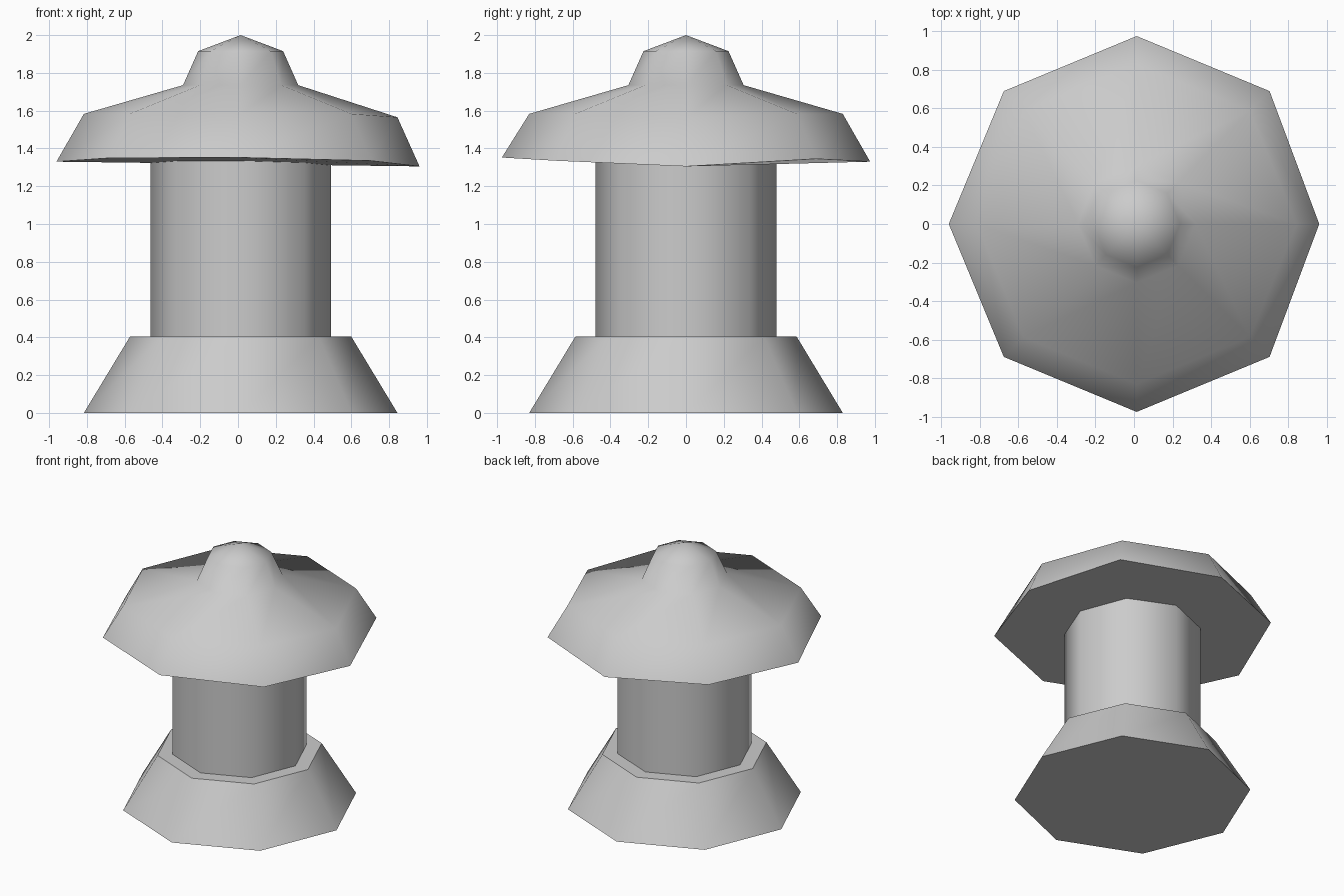
import bpy
import bmesh
from math import cos, sin, tau, radians

SIDES = 8
AXIS_X = 0.014

cube = bpy.data.objects.get("Cube")
if cube:
    bpy.data.objects.remove(cube, do_unlink=True)

# One plain grey for everything
grey = bpy.data.materials.new("light_grey")
grey.use_nodes = True
colour = (0.6, 0.6, 0.6, 1)
grey.diffuse_color = colour
grey.node_tree.nodes["Principled BSDF"].inputs["Base Color"].default_value = colour


def lathe(name, profile, tweak=None, peak=None):
    """Turn (radius, height) pairs into an eight-sided solid."""
    bm = bmesh.new()
    rings = []
    for level, (r, z) in enumerate(profile):
        ring = []
        for i in range(SIDES):
            dr, dz = tweak(level, i) if tweak else (0, 0)
            a = tau * i / SIDES
            ring.append(bm.verts.new((AXIS_X + (r + dr) * cos(a), (r + dr) * sin(a), z + dz)))
        rings.append(ring)
    for low, high in zip(rings, rings[1:]):
        for i in range(SIDES):
            j = (i + 1) % SIDES
            bm.faces.new((low[i], low[j], high[j], high[i]))
    bm.faces.new(rings[0][::-1])
    if peak:
        tip = bm.verts.new((AXIS_X, 0, peak))
        for i in range(SIDES):
            bm.faces.new((rings[-1][i], rings[-1][(i + 1) % SIDES], tip))
    else:
        bm.faces.new(rings[-1])
    bmesh.ops.recalc_face_normals(bm, faces=bm.faces)
    mesh = bpy.data.meshes.new(name)
    bm.to_mesh(mesh)
    bm.free()
    mesh.materials.append(grey)
    obj = bpy.data.objects.new(name, mesh)
    bpy.context.collection.objects.link(obj)
    bpy.ops.object.select_all(action='DESELECT')
    obj.select_set(True)
    bpy.context.view_layer.objects.active = obj
    bpy.ops.object.shade_smooth_by_angle(angle=radians(56))
    return obj


# Uneven rim heights, counter-clockwise from +x
RIM_DROP = (-0.025, 0.015, 0.0, 0.015, 0.0, 0.02, 0.022, 0.005)


def sag(level, i):
    """The cap droops a little, most of all on its left."""
    if level == 0:
        return (-0.028 if i == 0 else 0, RIM_DROP[i])
    if level == 1 and i == 0:
        return (0, -0.018)
    return (0, 0)


# Flared foot, straight stem and drooping cap with a knob
lathe("base", [(0.83, 0), (0.585, 0.405)])
lathe("column", [(0.478, 0.3), (0.478, 1.4)])
lathe("cap", [(0.975, 1.33), (0.83, 1.583), (0.305, 1.735), (0.225, 1.915)], sag, peak=2.0)
